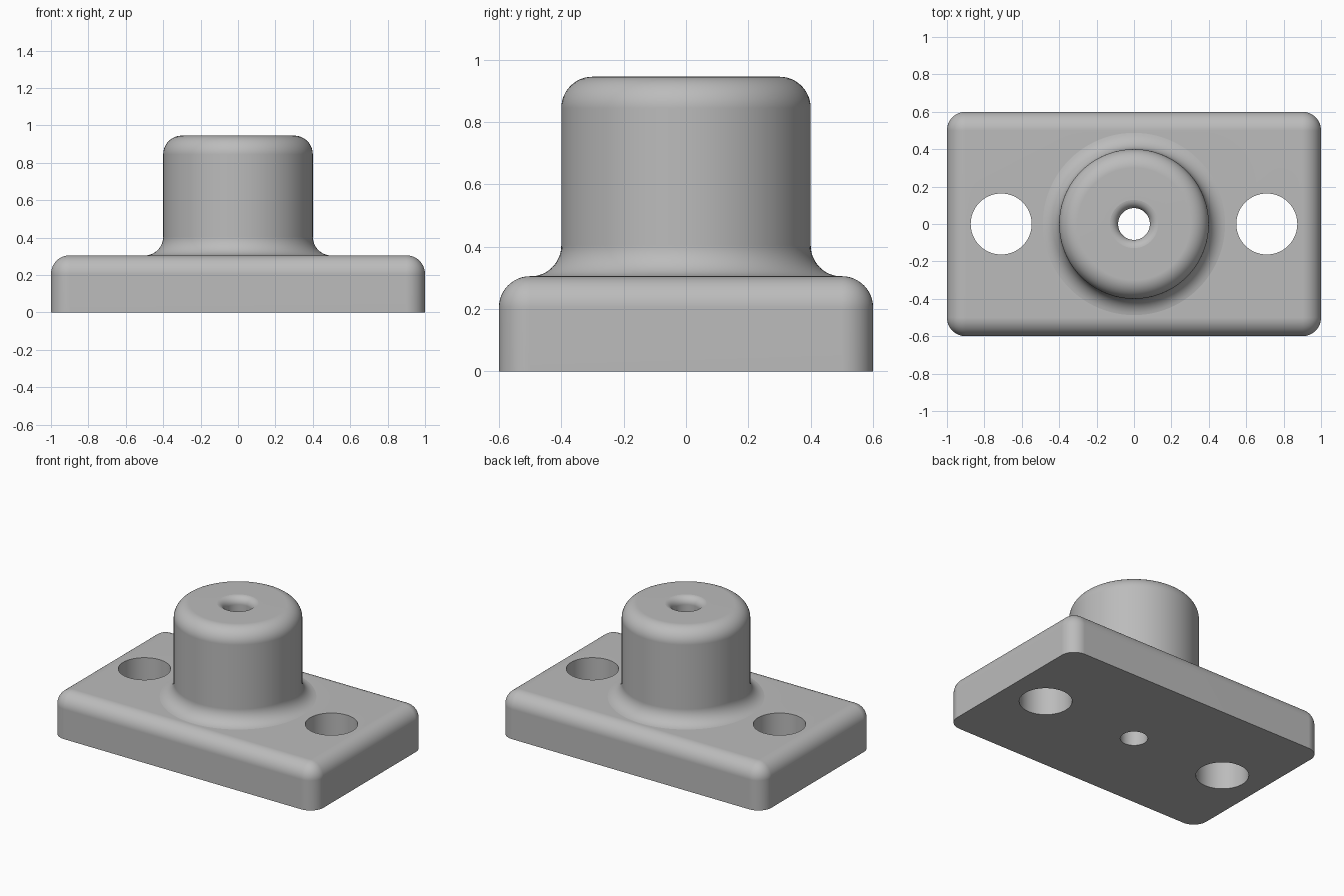
import bpy, bmesh
from math import cos, sin, pi, radians
from mathutils import Vector

cube = bpy.data.objects.get("Cube")
if cube:
    bpy.data.objects.remove(cube, do_unlink=True)

PLATE_TOP, TOP = 0.305, 0.945
BOSS_R, BORE_R, HOLE_R, HOLE_X = 0.4, 0.085, 0.163, 0.71
FILLET, LIP = 0.1, 0.05
SINK = 0.0008  # lets tangent fillets cross the flat faces cleanly

grey = bpy.data.materials.new("plain grey")
grey.use_nodes = True
grey.diffuse_color = (0.5, 0.5, 0.5, 1)
grey.node_tree.nodes["Principled BSDF"].inputs["Base Color"].default_value = (0.5, 0.5, 0.5, 1)


def finish(name, bm):
    bmesh.ops.recalc_face_normals(bm, faces=bm.faces)
    mesh = bpy.data.meshes.new(name)
    bm.to_mesh(mesh)
    bm.free()
    mesh.materials.append(grey)
    obj = bpy.data.objects.new(name, mesh)
    bpy.context.collection.objects.link(obj)
    return obj


def arc(cx, cz, r, start, end, n=12):
    angles = [radians(start + (end - start) * i / n) for i in range(n + 1)]
    return [(cx + r * cos(a), cz + r * sin(a)) for a in angles]


def lathe(name, profile, x=0, steps=96):
    """Revolve an (r, z) profile that starts and ends on the axis."""
    bm = bmesh.new()
    verts = [bm.verts.new((r, 0, z)) for r, z in profile]
    edges = [bm.edges.new(pair) for pair in zip(verts, verts[1:])]
    bmesh.ops.spin(bm, geom=verts + edges, cent=(0, 0, 0), axis=(0, 0, 1),
                   angle=2 * pi, steps=steps)
    bmesh.ops.remove_doubles(bm, verts=bm.verts, dist=1e-5)
    bmesh.ops.translate(bm, verts=bm.verts, vec=(x, 0, 0))
    return finish(name, bm)


def combine(target, other, operation):
    mod = target.modifiers.new(other.name, "BOOLEAN")
    mod.object, mod.operation, mod.solver = other, operation, "EXACT"
    bpy.context.view_layer.objects.active = target
    bpy.ops.object.modifier_apply(modifier=mod.name)
    bpy.data.objects.remove(other, do_unlink=True)


# Base plate: rounded upright corners and top rim, sharp bottom
bm = bmesh.new()
bmesh.ops.create_cube(bm, size=1)
for v in bm.verts:
    v.co = Vector((v.co.x * 2, v.co.y * 1.2, (v.co.z + 0.5) * PLATE_TOP))
rim = [e for e in bm.edges if any(v.co.z > 0.1 for v in e.verts)]
bmesh.ops.bevel(bm, geom=rim, offset=FILLET, offset_type="OFFSET",
                segments=12, profile=0.5, affect="EDGES")
body = finish("flanged_bushing", bm)

# Boss with rounded top and a flared foot
foot = arc(BOSS_R + FILLET, PLATE_TOP + FILLET - SINK, FILLET, 180, 270)
boss = lathe("boss", [(0, TOP)]
             + arc(BOSS_R - FILLET, TOP - FILLET, FILLET, 90, 0)
             + foot + [(BOSS_R, 0.15), (0, 0.15)])
combine(body, boss, "UNION")

# Central bore with a rounded lip
bore = lathe("bore", [(0, -0.1), (BORE_R, -0.1)]
             + arc(BORE_R + LIP, TOP - LIP + SINK / 2, LIP, 180, 90)
             + [(BORE_R + LIP, 1.1), (0, 1.1)])
combine(body, bore, "DIFFERENCE")

# Mounting holes either side
for side in (-1, 1):
    hole = lathe("mounting_hole", [(0, -0.1), (HOLE_R, -0.1), (HOLE_R, 0.5), (0, 0.5)],
                 x=side * HOLE_X)
    combine(body, hole, "DIFFERENCE")

# Smooth shading with sharp hole and bottom edges
bpy.ops.object.select_all(action="DESELECT")
body.select_set(True)
bpy.context.view_layer.objects.active = body
bpy.ops.object.shade_smooth_by_angle(angle=radians(30))
weighted = body.modifiers.new("even shading", "WEIGHTED_NORMAL")
weighted.keep_sharp = True
